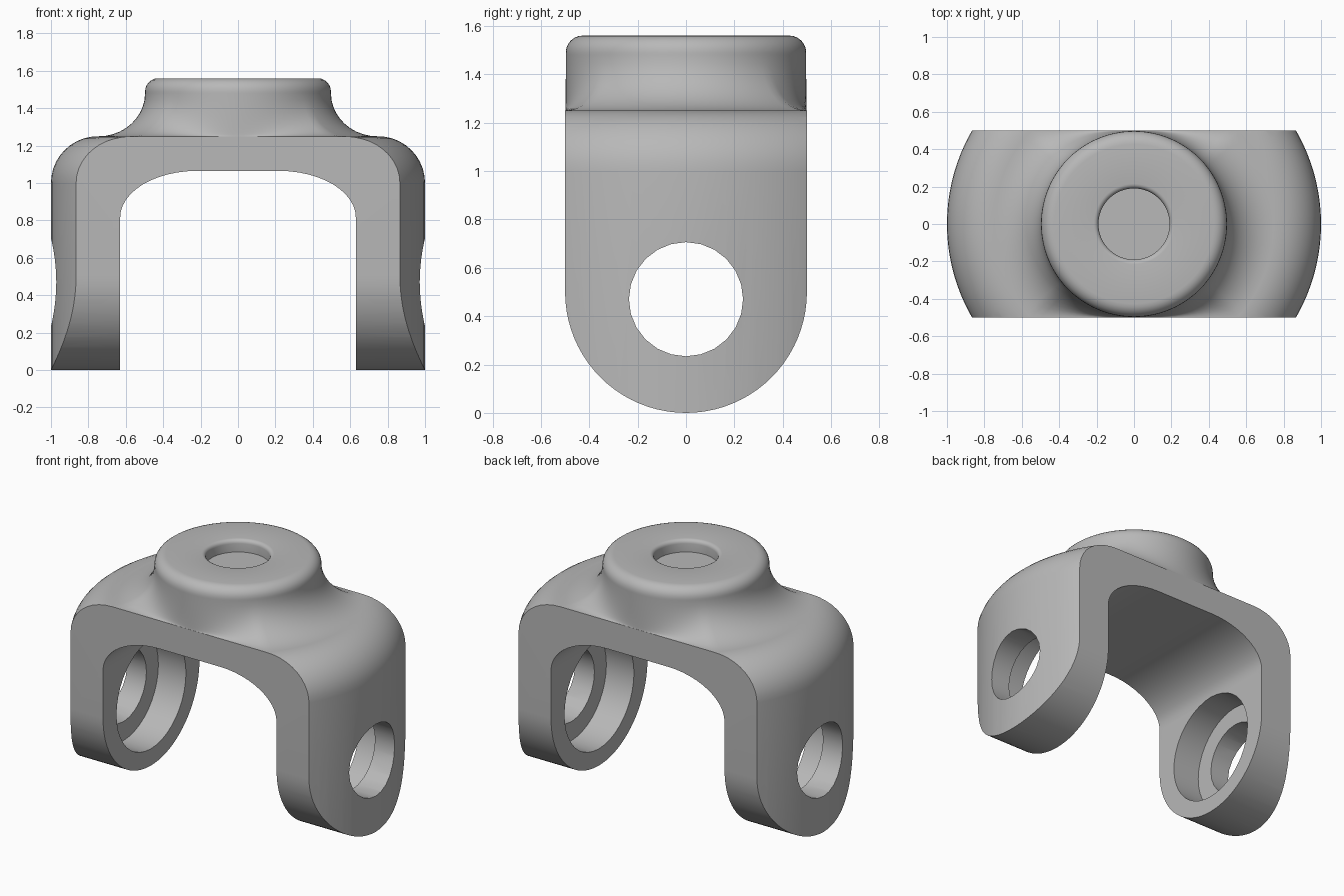
import bpy, bmesh
from math import sin, cos, pi, radians
from mathutils import Matrix

if "Cube" in bpy.data.objects:
    bpy.data.objects.remove(bpy.data.objects["Cube"], do_unlink=True)

grey = bpy.data.materials.new("plain grey")
grey.use_nodes = True
colour = (0.48, 0.48, 0.48, 1)
grey.diffuse_color = colour
grey.node_tree.nodes["Principled BSDF"].inputs["Base Color"].default_value = colour


def finish(bm, name):
    bmesh.ops.recalc_face_normals(bm, faces=bm.faces)
    mesh = bpy.data.meshes.new(name)
    bm.to_mesh(mesh)
    bm.free()
    ob = bpy.data.objects.new(name, mesh)
    bpy.context.collection.objects.link(ob)
    mesh.materials.append(grey)
    return ob


def arc(cx, cz, rx, rz, start, end, steps):
    """Points on an elliptical arc, angles in degrees."""
    angles = [radians(start + (end - start) * i / steps) for i in range(steps + 1)]
    return [(cx + rx * cos(a), cz + rz * sin(a)) for a in angles]


def prism(name, points, place, half):
    """Extrude a 2D outline both ways; place maps (u, v, depth) to 3D."""
    bm = bmesh.new()
    near, far = [[bm.verts.new(place(u, v, d)) for u, v in points] for d in (-half, half)]
    bm.faces.new(near)
    bm.faces.new(far)
    for i in range(len(points)):
        j = (i + 1) % len(points)
        bm.faces.new((near[i], near[j], far[j], far[i]))
    return finish(bm, name)


def rod(name, radius, x0, x1, height, sides):
    bm = bmesh.new()
    turn = Matrix.Translation(((x0 + x1) / 2, 0, height)) @ Matrix.Rotation(pi / 2, 4, 'Y')
    bmesh.ops.create_cone(bm, cap_ends=True, segments=sides, radius1=radius,
                          radius2=radius, depth=x1 - x0, matrix=turn)
    return finish(bm, name)


# Turned body: hub with a blind hole, a fillet that narrows front and back, shoulder
HUB, SHOULDER, SEGMENTS = 0.497, 0.75, 112


def section(angle):
    foot = min(SHOULDER - 0.005, 0.499 / max(abs(sin(angle)), 0.01))
    return ([(0.19, 1.48)]
            + arc(0.215, 1.535, 0.025, 0.025, 180, 90, 4)
            + arc(HUB - 0.07, 1.49, 0.07, 0.07, 90, 0, 6)
            + arc(foot, 1.48, foot - HUB, 0.23, 180, 270, 10)
            + arc(SHOULDER, 1.0, 0.25, 0.25, 90, 0, 10)
            + [(1.0, -0.1)])


bm = bmesh.new()
columns = []
for s in range(SEGMENTS):
    a = 2 * pi * s / SEGMENTS
    columns.append([bm.verts.new((r * cos(a), r * sin(a), z)) for r, z in section(a)])
for s in range(SEGMENTS):
    one, two = columns[s], columns[(s + 1) % SEGMENTS]
    for k in range(len(one) - 1):
        bm.faces.new((one[k], one[k + 1], two[k + 1], two[k]))
bm.faces.new([c[0] for c in columns])
bm.faces.new([c[-1] for c in columns])
yoke = finish(bm, "yoke")

# Flat front and back with rounded leg ends
slab = prism("slab_cutter", [(0.5, 2), (-0.5, 2)] + arc(0, 0.5, 0.5, 0.5, 180, 360, 40),
             lambda u, v, d: (d, u, v), 1.5)

# Arched opening between the legs
opening = prism("opening_cutter",
                [(-0.63, -0.5), (0.63, -0.5)]
                + arc(0.22, 0.815, 0.41, 0.25, 0, 90, 12)
                + arc(-0.22, 0.815, 0.41, 0.25, 90, 180, 12),
                lambda u, v, d: (u, d, v), 1.0)

# Pin holes and the wider seats on the inner side of each leg
pin_hole = rod("pin_hole_cutter", 0.236, -1.5, 1.5, 0.47, 24)
seat = rod("seat_cutter", 0.36, -0.83, 0.83, 0.47, 40)

cutters = [(slab, 'INTERSECT'), (opening, 'DIFFERENCE'),
           (seat, 'DIFFERENCE'), (pin_hole, 'DIFFERENCE')]
for cutter, operation in cutters:
    cutter.hide_render = True
    mod = yoke.modifiers.new(cutter.name, 'BOOLEAN')
    mod.operation, mod.solver, mod.object = operation, 'EXACT', cutter

# Bake the cuts and drop the cutters
bpy.context.view_layer.update()
graph = bpy.context.evaluated_depsgraph_get()
baked = bpy.data.meshes.new_from_object(yoke.evaluated_get(graph))
yoke.modifiers.clear()
yoke.data = baked
for cutter, _ in cutters:
    bpy.data.objects.remove(cutter, do_unlink=True)

# Smooth curves, sharp edges
bpy.ops.object.select_all(action='DESELECT')
yoke.select_set(True)
bpy.context.view_layer.objects.active = yoke
bpy.ops.object.shade_smooth_by_angle(angle=radians(32))
